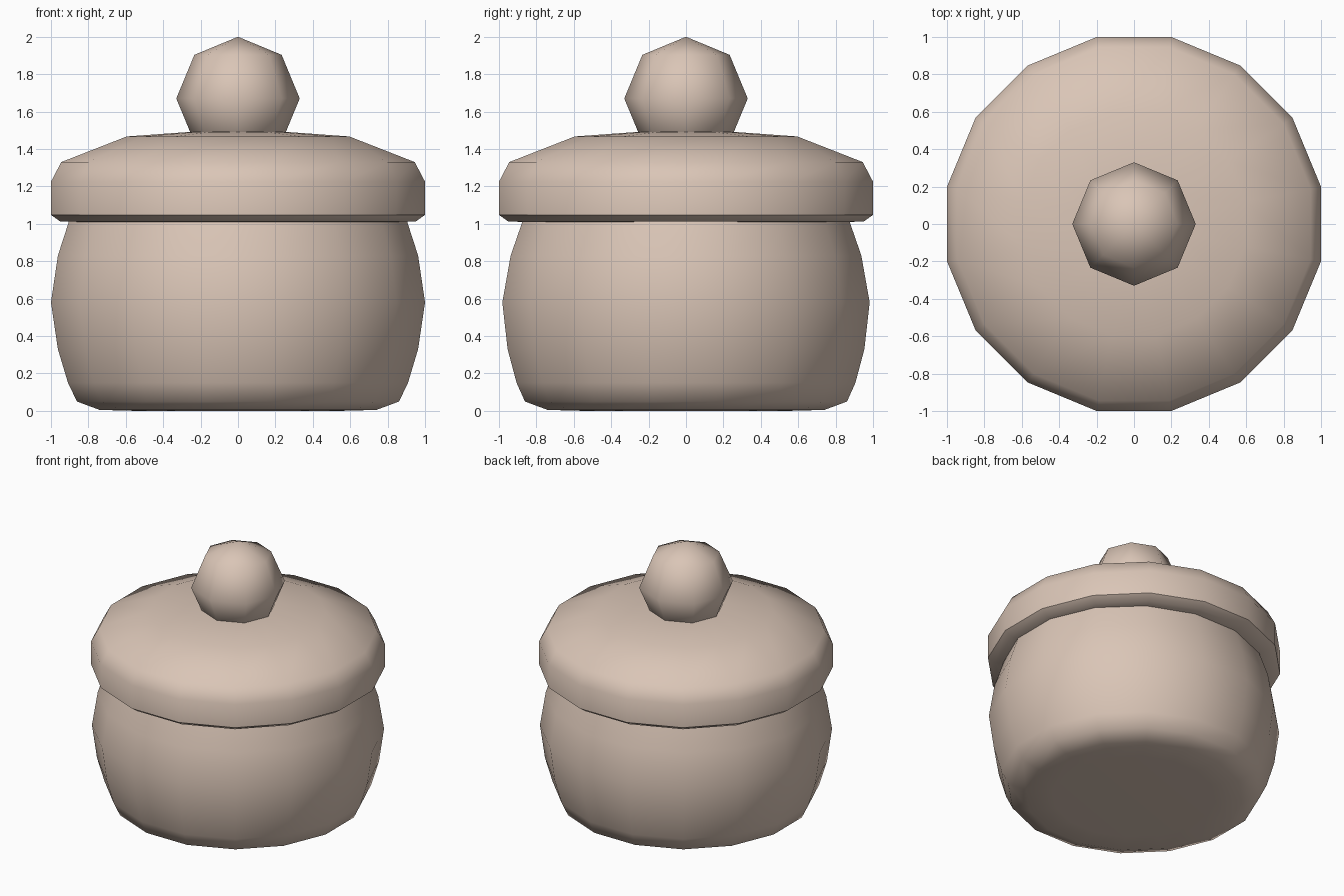
import bpy, bmesh, math

if "Cube" in bpy.data.objects:
    bpy.data.objects.remove(bpy.data.objects["Cube"])

clay = bpy.data.materials.new("pale_clay")
clay.diffuse_color = (0.70, 0.56, 0.47, 1)
clay.use_nodes = True
clay.node_tree.nodes["Principled BSDF"].inputs["Base Color"].default_value = clay.diffuse_color


def finish(name, bm, angle):
    bmesh.ops.recalc_face_normals(bm, faces=bm.faces[:])
    me = bpy.data.meshes.new(name)
    bm.to_mesh(me)
    bm.free()
    me.materials.append(clay)
    ob = bpy.data.objects.new(name, me)
    bpy.context.collection.objects.link(ob)
    bpy.ops.object.select_all(action='DESELECT')
    ob.select_set(True)
    bpy.context.view_layer.objects.active = ob
    bpy.ops.object.shade_smooth_by_angle(angle=math.radians(angle))
    return ob


def lathe(name, profile, angle, y_scale=lambda z: 1.0, sides=16):
    """Turn (half width, z) points into a closed solid with flats facing x and y."""
    bm = bmesh.new()
    rings = []
    for w, z in profile:
        r = w / math.cos(math.pi / sides)
        ring = []
        for i in range(sides):
            a = (i + 0.5) * 2 * math.pi / sides
            ring.append(bm.verts.new((r * math.cos(a), r * math.sin(a) * y_scale(z), z)))
        rings.append(ring)
    for lo, hi in zip(rings, rings[1:]):
        for i in range(sides):
            j = (i + 1) % sides
            bm.faces.new((lo[i], lo[j], hi[j], hi[i]))
    bm.faces.new(rings[0][::-1])
    bm.faces.new(rings[-1])
    return finish(name, bm, angle)


# Rounded pot body, slightly narrower front to back towards the rim
lathe("pot_body",
      [(0.55, 0), (0.74, 0.005), (0.861, 0.05), (0.909, 0.15), (0.963, 0.33), (1.0, 0.58),
       (0.963, 0.83), (0.908, 1.0), (0.90, 1.03)],
      70, lambda z: 1 - 0.034 * max(0, z - 0.05))

# Lid with a lip and a shallow dome
lathe("lid",
      [(0.85, 1.01), (0.95, 1.012), (1.0, 1.048), (1.0, 1.225), (0.945, 1.33),
       (0.595, 1.467), (0.25, 1.492), (0.08, 1.495)], 50)

# Faceted ball knob
bm = bmesh.new()
bmesh.ops.create_uvsphere(bm, u_segments=8, v_segments=4, radius=0.33)
bmesh.ops.translate(bm, verts=bm.verts[:], vec=(0, 0, 1.67))
finish("knob", bm, 80)
